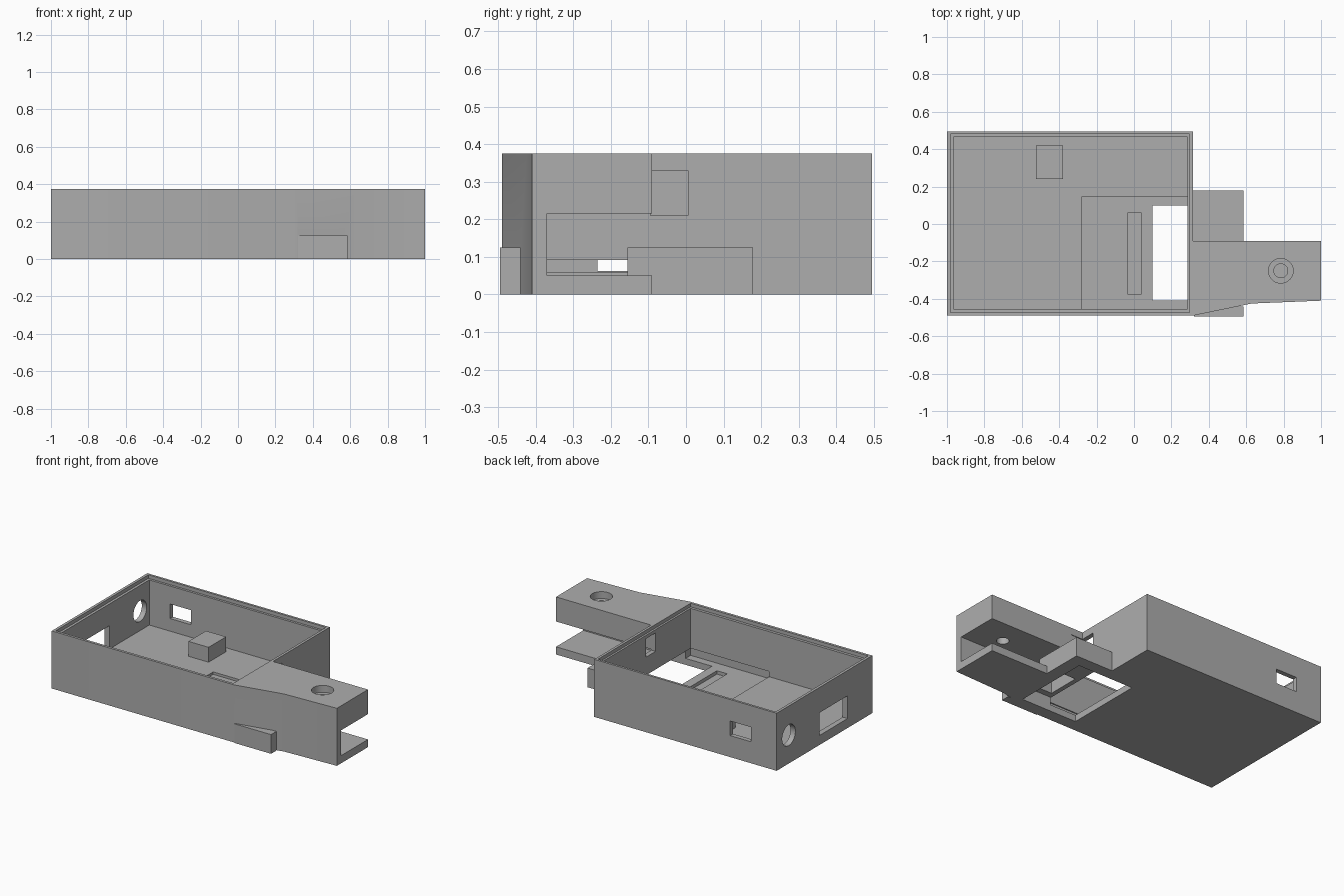
import bpy, bmesh, math

if "Cube" in bpy.data.objects:
    bpy.data.objects.remove(bpy.data.objects["Cube"])

grey = bpy.data.materials.new("plain grey")
grey.diffuse_color = (0.42, 0.42, 0.42, 1)
grey.use_nodes = True
grey.node_tree.nodes["Principled BSDF"].inputs["Base Color"].default_value = grey.diffuse_color


def prism(name, outline, z0, z1):
    """Extrude a flat outline upwards into a closed solid."""
    bm = bmesh.new()
    base = bm.faces.new([bm.verts.new((x, y, z0)) for x, y in outline])
    top = bmesh.ops.extrude_face_region(bm, geom=[base])["geom"]
    bmesh.ops.translate(bm, vec=(0, 0, z1 - z0),
                        verts=[v for v in top if isinstance(v, bmesh.types.BMVert)])
    bmesh.ops.recalc_face_normals(bm, faces=bm.faces)
    me = bpy.data.meshes.new(name)
    bm.to_mesh(me)
    bm.free()
    me.materials.append(grey)
    ob = bpy.data.objects.new(name, me)
    bpy.context.collection.objects.link(ob)
    return ob


def block(name, x0, x1, y0, y1, z0, z1):
    return prism(name, [(x0, y0), (x1, y0), (x1, y1), (x0, y1)], z0, z1)


def cylinder(name, r, depth, loc, rot=(0, 0, 0)):
    bpy.ops.mesh.primitive_cylinder_add(vertices=40, radius=r, depth=depth,
                                        location=loc, rotation=rot)
    ob = bpy.context.object
    ob.name = name
    ob.data.materials.append(grey)
    return ob


def combine(target, tool, operation):
    """Apply a boolean and remove the tool."""
    tool.hide_render = True
    mod = target.modifiers.new("join", "BOOLEAN")
    mod.operation, mod.object, mod.solver = operation, tool, "EXACT"
    bpy.context.view_layer.objects.active = target
    bpy.ops.object.modifier_apply(modifier=mod.name)
    bpy.data.objects.remove(tool)


# Tray and tapering arm share one outline
case = prism("open_case", [(-1, -.49), (.315, -.49), (.63, -.425), (1, -.41),
                           (1, -.09), (.315, -.09), (.315, .495), (-1, .495)], 0, .375)

# C-shaped channel in the arm
combine(case, block("arm_channel", .315, 1.1, -.37, 0, .05, .215), "DIFFERENCE")

# Side and front tabs at the arm root
combine(case, block("side_tab", .30, .585, -.155, .178, 0, .125), "UNION")
combine(case, block("front_tab", .32, .585, -.495, -.44, 0, .125), "UNION")

cutters = [
    # interior and stepped rim
    block("interior", -.965, .285, -.455, .465, .058, .5),
    block("rim_step", -.982, .298, -.473, .48, .352, .5),
    # shallow floor recess, its groove and the through pocket
    block("floor_recess", -.28, .29, -.462, .145, .042, .092),
    block("floor_groove", -.035, .04, -.375, .06, .02, .08),
    block("pocket", .1, .5, -.41, .1, -.1, .092),
    # wall openings
    block("left_window", -1.1, -.9, -.235, .055, .062, .21),
    block("back_window", -.815, -.665, .4, .6, .14, .235),
    block("right_window", .25, .4, -.094, .005, .21, .33),
    cylinder("left_port", .068, .3, (-1, .37, .185), (0, math.pi / 2, 0)),
    # counterbored screw hole in the arm
    cylinder("screw_hole", .037, .3, (.785, -.25, .32)),
    cylinder("counterbore", .066, .2, (.785, -.25, .43)),
]
for c in cutters:
    combine(case, c, "DIFFERENCE")

# Small post on the tray floor
combine(case, block("floor_post", -.525, -.38, .24, .42, .03, .155), "UNION")

bpy.ops.object.select_all(action="DESELECT")
case.select_set(True)
bpy.context.view_layer.objects.active = case
bpy.ops.object.shade_smooth_by_angle(angle=math.radians(25))
